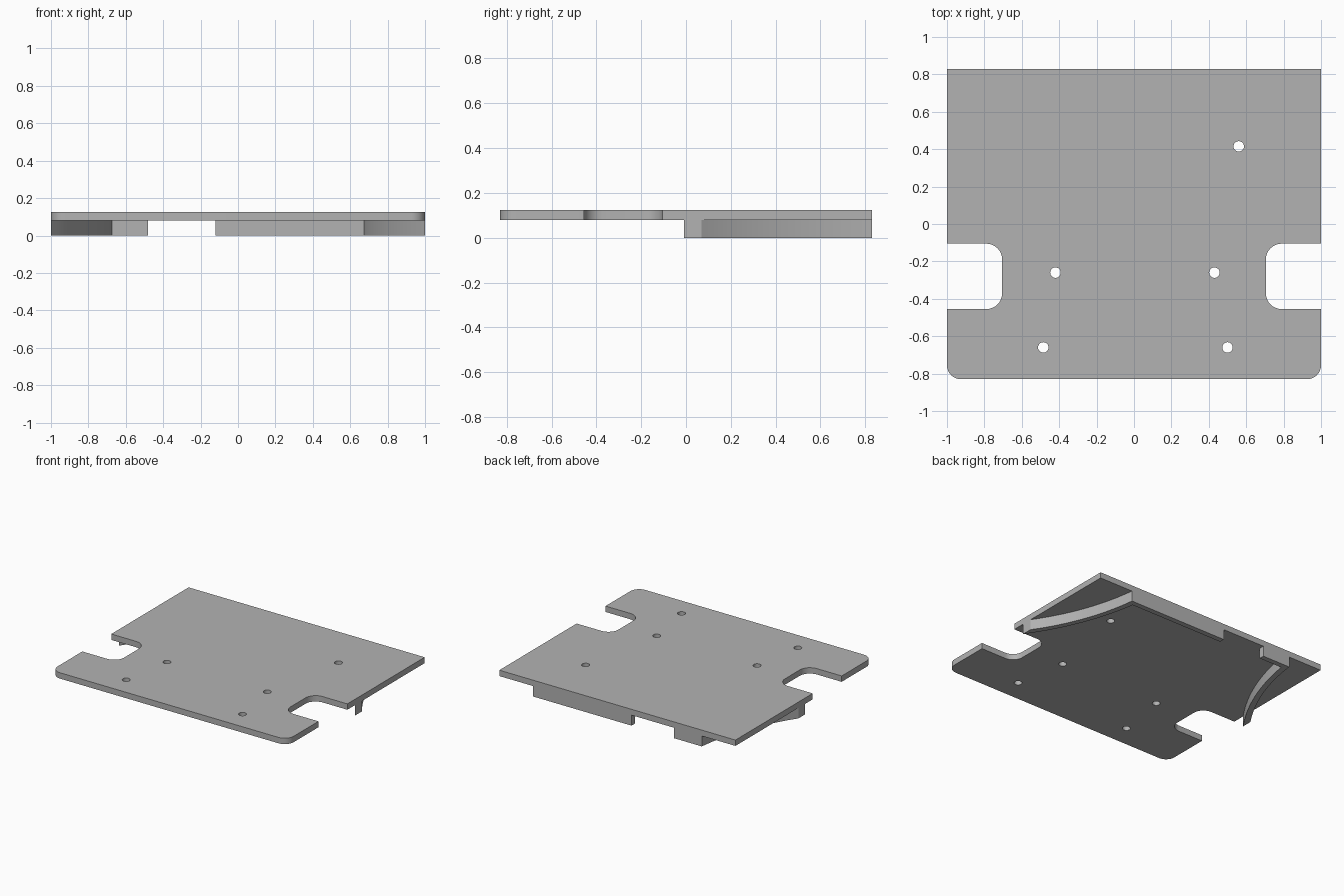
import bpy, bmesh, math
from mathutils import Vector

cube = bpy.data.objects.get("Cube")
if cube:
    bpy.data.objects.remove(cube, do_unlink=True)

grey = bpy.data.materials.new("plain grey")
grey.use_nodes = True
grey.diffuse_color = (0.45, 0.45, 0.45, 1)
grey.node_tree.nodes["Principled BSDF"].inputs["Base Color"].default_value = grey.diffuse_color

HALF_W, HALF_D = 1.0, 0.83
UNDER, TOP = 0.08, 0.125
WALL = 0.04


def slab(name, loops, z0, z1):
    """Extruded flat shape; loops after the first are holes."""
    curve = bpy.data.curves.new(name, 'CURVE')
    curve.dimensions = '2D'
    curve.fill_mode = 'BOTH'
    curve.extrude = (z1 - z0) / 2
    for loop in loops:
        spline = curve.splines.new('POLY')
        spline.points.add(len(loop) - 1)
        for point, (x, y) in zip(spline.points, loop):
            point.co = (x, y, 0, 1)
        spline.use_cyclic_u = True
    obj = bpy.data.objects.new(name, curve)
    bpy.context.collection.objects.link(obj)
    bpy.ops.object.select_all(action='DESELECT')
    obj.select_set(True)
    bpy.context.view_layer.objects.active = obj
    bpy.ops.object.convert(target='MESH')
    obj = bpy.context.object
    mesh = obj.data
    bm = bmesh.new()
    bm.from_mesh(mesh)
    bmesh.ops.remove_doubles(bm, verts=bm.verts, dist=1e-5)
    bmesh.ops.recalc_face_normals(bm, faces=bm.faces)
    bmesh.ops.translate(bm, verts=bm.verts, vec=(0, 0, (z0 + z1) / 2))
    bm.to_mesh(mesh)
    bm.free()
    mesh.materials.clear()
    mesh.materials.append(grey)
    bpy.ops.object.shade_smooth_by_angle(angle=math.radians(30))
    return obj


def arc(cx, cy, r, start, end, steps=8):
    angles = [math.radians(start + (end - start) * i / steps) for i in range(steps + 1)]
    return [(cx + r * math.cos(a), cy + r * math.sin(a)) for a in angles]


def bowed(start, end, sag, steps=16):
    """Shallow circular arc between two points, bowed to the right of travel."""
    a, b = Vector(start), Vector(end)
    chord = b - a
    half = chord.length / 2
    radius = (half ** 2 + sag ** 2) / (2 * sag)
    along = chord.normalized()
    side = Vector((along.y, -along.x))
    centre = (a + b) / 2 + side * (sag - radius)
    spread = math.asin(half / radius)
    points = []
    for i in range(steps + 1):
        t = spread * (2 * i / steps - 1)
        points.append(tuple(centre + radius * (along * math.sin(t) + side * math.cos(t))))
    return points


# Plate outline: right half from front to back, then mirrored
corner, fillet = 0.075, 0.085
notch_x, notch_front, notch_back = 0.705, -0.455, -0.105
half = arc(HALF_W - corner, -HALF_D + corner, corner, -90, 0)
half += [(HALF_W, notch_front)]
half += arc(notch_x + fillet, notch_front + fillet, fillet, 270, 180)
half += arc(notch_x + fillet, notch_back - fillet, fillet, 180, 90)
half += [(HALF_W, notch_back), (HALF_W, HALF_D)]
outline = half + [(-x, y) for x, y in reversed(half)]

# Screw holes
hole_centres = [(0.56, 0.415), (-0.42, -0.26), (0.43, -0.26), (-0.485, -0.66), (0.5, -0.66)]
holes = [arc(x, y, 0.028, 0, 345, 23) for x, y in hole_centres]
slab("plate", [outline] + holes, UNDER, TOP)

# Curved ribs under the back corners
inner = bowed((1, -0.01), (0.675, HALF_D - WALL), 0.05)
outer = bowed((1, 0.07), (0.715, HALF_D), 0.05)
# the bow must face the middle of the plate
if inner[8][0] > 0.8375:
    inner = bowed((1, -0.01), (0.675, HALF_D - WALL), -0.05)
    outer = bowed((1, 0.07), (0.715, HALF_D), -0.05)
rib = inner + [(0.675, HALF_D)] + outer[::-1]
for side, name in ((1, "left_curved_rib"), (-1, "right_curved_rib")):
    slab(name, [[(side * x, y) for x, y in rib]], 0, UNDER)

# Back rib in two lengths with a gap between
for name, x0, x1 in (("back_rib_long", -0.12, 0.675), ("back_rib_short", -0.675, -0.48)):
    y0 = HALF_D - WALL
    slab(name, [[(x0, y0), (x1, y0), (x1, HALF_D), (x0, HALF_D)]], 0, UNDER)
